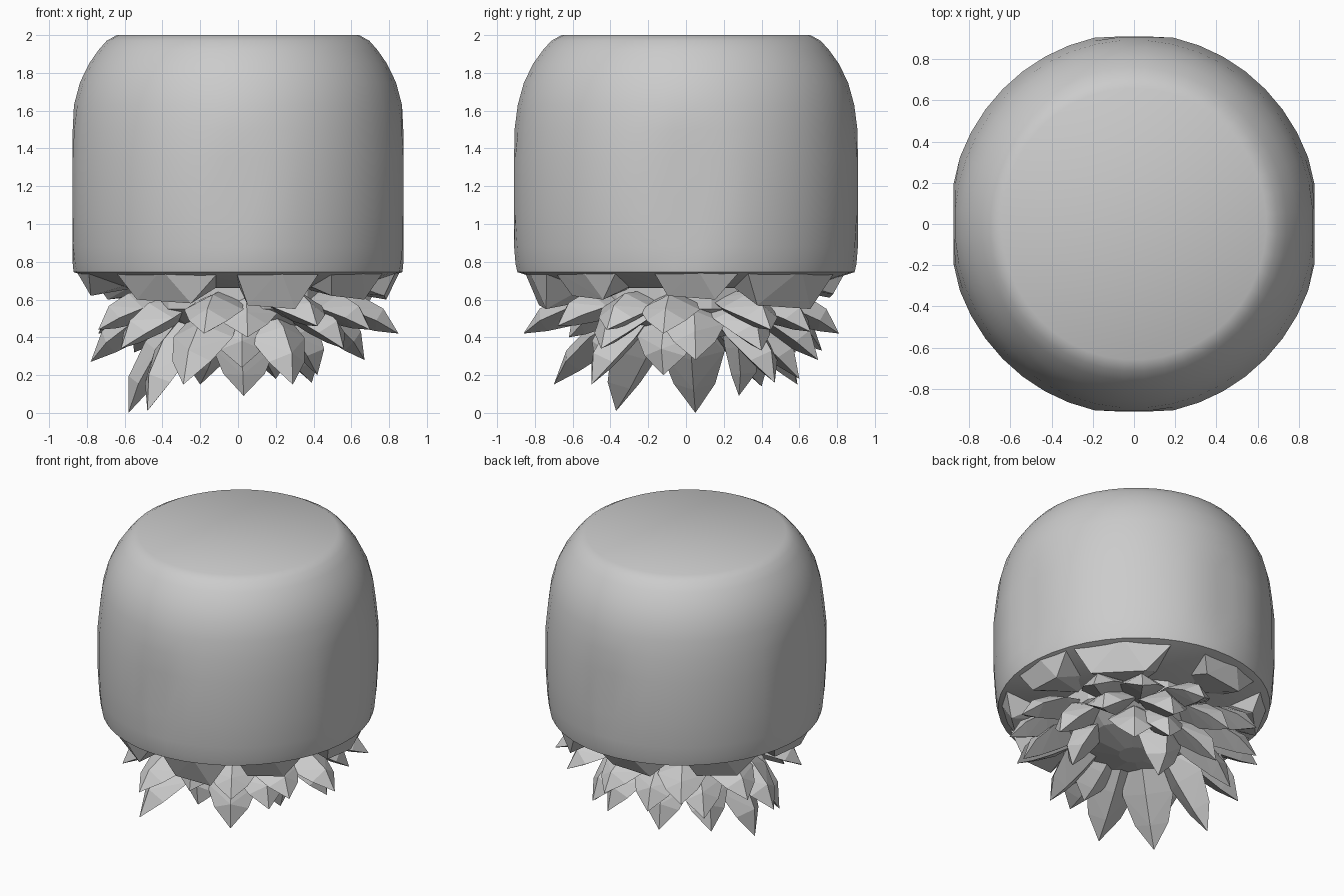
import bpy, bmesh, math
from mathutils import Vector

if "Cube" in bpy.data.objects:
    bpy.data.objects.remove(bpy.data.objects["Cube"])


def make_object(name, bm, angle=None):
    bmesh.ops.recalc_face_normals(bm, faces=bm.faces[:])
    mesh = bpy.data.meshes.new(name)
    bm.to_mesh(mesh)
    bm.free()
    ob = bpy.data.objects.new(name, mesh)
    bpy.context.collection.objects.link(ob)
    if angle:
        bpy.ops.object.select_all(action='DESELECT')
        ob.select_set(True)
        bpy.context.view_layer.objects.active = ob
        bpy.ops.object.shade_smooth_by_angle(angle=math.radians(angle))
    return ob


def lathe(name, profile, sides, limit=(9, 9), x_scale=1, angle=None):
    """Closed turned solid, with its flanks flattened at the x and y limits."""
    bm = bmesh.new()
    rings = []
    for r, z in profile:
        ring = []
        for i in range(sides):
            a = 2 * math.pi * (i + 0.5) / sides
            x = max(-limit[0], min(limit[0], x_scale * r * math.cos(a)))
            y = max(-limit[1], min(limit[1], r * math.sin(a)))
            ring.append(bm.verts.new((x, y, z)))
        rings.append(ring)
    for lo, hi in zip(rings, rings[1:]):
        for i in range(sides):
            j = (i + 1) % sides
            bm.faces.new((lo[i], lo[j], hi[j], hi[i]))
    bm.faces.new(rings[0][::-1])
    bm.faces.new(rings[-1])
    return make_object(name, bm, angle)


def hull(name, points):
    bm = bmesh.new()
    verts = [bm.verts.new(p) for p in points]
    res = bmesh.ops.convex_hull(bm, input=verts)
    junk = [v for v in res["geom_interior"] + res["geom_unused"]
            if isinstance(v, bmesh.types.BMVert)]
    bmesh.ops.delete(bm, geom=list(set(junk)), context='VERTS')
    return make_object(name, bm)


def leaf(name, tip, base_r, base_z, width, bulge):
    """Broad, keeled leaf bulging outward between its root and its tip."""
    tip = Vector(tip)
    out = Vector((tip.x, tip.y, 0)).normalized()
    side = Vector((-out.y, out.x, 0))
    root = out * base_r + Vector((0, 0, base_z))
    axis = tip - root
    normal = side.cross(axis).normalized()
    if normal.dot(out) < 0:
        normal = -normal
    pts = [tip]
    for t, w, up, down in ((0, 0.7, 0.6, 0.06), (0.42, 1, 1, 0.05),
                           (0.74, 0.65, 0.8, 0.03)):
        c = root + axis * t
        pts += [c + side * width * w / 2 + normal * bulge * up * 0.3,
                c - side * width * w / 2 + normal * bulge * up * 0.3,
                c + normal * bulge * up, c - normal * down]
    hull(name, pts)


# Rounded barrel body with a flat top and slightly flattened flanks
lathe("body", [(0.62, 0.66), (0.895, 0.745), (0.905, 0.79), (0.915, 0.88),
               (0.925, 1.05), (0.925, 1.35), (0.91, 1.5), (0.893, 1.63),
               (0.86, 1.75), (0.81, 1.85), (0.76, 1.92), (0.715, 1.97),
               (0.66, 2.0)], 44, (0.875, 0.91), 0.975, 35)

# Core that carries the leaves
lathe("leaf_core", [(0.10, 0.38), (0.34, 0.44), (0.52, 0.55), (0.52, 0.68)], 12)

# Angular flaps hanging from the lower rim: angle, half width, bottom z
for deg, half, low in ((-75, 16, 0.55), (-118, 22, 0.58), (4, 16, 0.60),
                       (45, 23, 0.55), (185, 18, 0.62), (100, 18, 0.61),
                       (-40, 15, 0.60), (142, 17, 0.60)):
    pts = []
    for d, r, z in ((-1, 0.86, 0.76), (0, 0.865, 0.76), (1, 0.86, 0.76),
                    (-0.7, 0.78, low + 0.02), (0.45, 0.80, low),
                    (-1, 0.55, 0.70), (1, 0.55, 0.70), (0, 0.50, low + 0.05)):
        a = math.radians(deg + d * half)
        pts.append((r * math.cos(a), r * math.sin(a), z))
    hull("rim_flap", pts)

# Long lower leaves
for tip in ((-0.58, 0.05, 0.0), (-0.48, -0.37, 0.01), (0.03, 0.28, 0.09),
            (-0.29, -0.70, 0.15), (0.29, -0.50, 0.15), (0.02, -0.48, 0.24),
            (0.39, 0.47, 0.16), (-0.2, 0.59, 0.15), (0.2, 0.60, 0.18),
            (-0.48, 0.40, 0.14), (0.42, -0.12, 0.20)):
    leaf("lower_leaf", tip, 0.24, 0.53, 0.34, 0.13)

# Middle leaves
for tip in ((0.67, 0.05, 0.28), (-0.62, -0.42, 0.34), (-0.78, 0.12, 0.27),
            (0.56, -0.45, 0.34), (0.25, 0.70, 0.28), (-0.55, 0.58, 0.32),
            (0.60, 0.40, 0.33), (-0.2, 0.72, 0.33), (0.05, -0.62, 0.40)):
    leaf("middle_leaf", tip, 0.34, 0.56, 0.34, 0.13)

# Short upper leaves reaching out under the rim
for tip in ((0.85, -0.12, 0.42), (0.72, 0.45, 0.44), (0.08, 0.81, 0.42),
            (-0.45, 0.70, 0.44), (-0.74, 0.36, 0.42), (-0.74, -0.25, 0.44),
            (-0.18, -0.86, 0.42), (0.42, -0.68, 0.46), (0.48, 0.66, 0.43),
            (0.70, -0.42, 0.44)):
    leaf("upper_leaf", tip, 0.42, 0.58, 0.32, 0.12)
